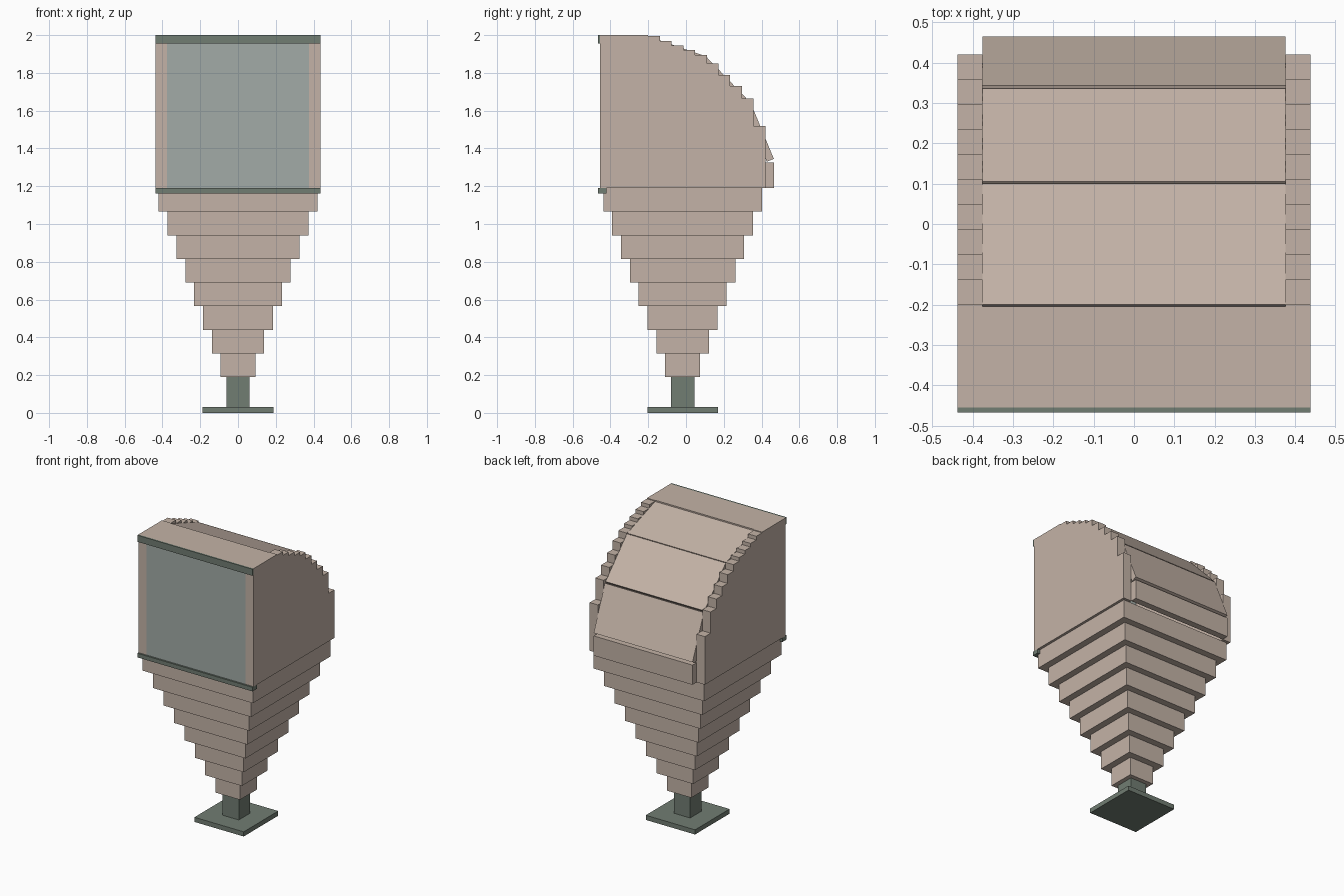
import bpy
import bmesh
from mathutils import Vector

if "Cube" in bpy.data.objects:
    bpy.data.objects.remove(bpy.data.objects["Cube"], do_unlink=True)


def material(name, rgb):
    mat = bpy.data.materials.new(name)
    mat.use_nodes = True
    colour = (*rgb, 1)
    mat.diffuse_color = colour
    mat.node_tree.nodes["Principled BSDF"].inputs["Base Color"].default_value = colour
    return mat


TAN = material("tan", (0.55, 0.45, 0.385))
GREEN = material("dark_green", (0.165, 0.205, 0.17))
GLASS = material("pale_glass", (0.36, 0.41, 0.385))


def extrude(name, profile, x0, x1, mat):
    """Extrude a (y, z) outline along x."""
    bm = bmesh.new()
    face = bm.faces.new([bm.verts.new((x0, y, z)) for y, z in profile])
    grown = bmesh.ops.extrude_face_region(bm, geom=[face])["geom"]
    moved = [g for g in grown if isinstance(g, bmesh.types.BMVert)]
    bmesh.ops.translate(bm, verts=moved, vec=(x1 - x0, 0, 0))
    bmesh.ops.recalc_face_normals(bm, faces=bm.faces)
    mesh = bpy.data.meshes.new(name)
    bm.to_mesh(mesh)
    bm.free()
    mesh.materials.append(mat)
    obj = bpy.data.objects.new(name, mesh)
    bpy.context.collection.objects.link(obj)
    return obj


def box(name, half_x, y0, y1, z0, z1, mat):
    return extrude(name, [(y0, z0), (y1, z0), (y1, z1), (y0, z1)], -half_x, half_x, mat)


def slab(name, start, end, thick, half_x, mat):
    """Sloping board whose outer face runs from start to end in (y, z)."""
    a, b = Vector(start), Vector(end)
    d = (b - a).normalized()
    inward = Vector((d.y, -d.x)) * thick
    return extrude(name, [a, b, b + inward, a + inward], -half_x, half_x, mat)


INNER, OUTER = 0.375, 0.437
FRONT, FLOOR, TOP = -0.455, 1.19, 2.0
STEM_Y = -0.018

# Foot and post
box("foot_plate", 0.187, STEM_Y - 0.187, STEM_Y + 0.187, 0, 0.032, GREEN)
box("post", 0.062, STEM_Y - 0.062, STEM_Y + 0.062, 0.032, 0.19, GREEN)

# Stepped inverted pyramid
TIER = 0.125
for i in range(8):
    half = 0.092 + i * 0.0468
    box(f"tier_{i + 1}", half, STEM_Y - half, STEM_Y + half,
        0.19 + i * TIER, 0.19 + (i + 1) * TIER, TAN)

# Side walls with a staircase top edge
heights = [1.995, 1.97, 1.945, 1.92, 1.895, 1.85, 1.79, 1.73, 1.665, 1.52]
outline = [(FRONT, FLOOR), (FRONT, TOP), (-0.2, TOP)]
for i, z in enumerate(heights):
    outline += [(-0.2 + i * 0.062, z), (-0.2 + (i + 1) * 0.062, z)]
outline.append((0.42, FLOOR))
extrude("left_wall", outline, INNER, OUTER, TAN)
extrude("right_wall", outline, -OUTER, -INNER, TAN)

# Front pane and flat roof
box("front_pane", INNER, FRONT, FRONT + 0.03, FLOOR, TOP - 0.04, GLASS)
box("flat_roof", INNER, FRONT, -0.204, TOP - 0.045, TOP, TAN)

# Sloping rear boards and the ledge below them
slab("upper_board", (-0.2, 1.993), (0.1, 1.89), 0.04, INNER, TAN)
slab("middle_board", (0.105, 1.888), (0.336, 1.648), 0.04, INNER, TAN)
slab("lower_board", (0.343, 1.64), (0.465, 1.345), 0.04, INNER, TAN)
box("rear_ledge", INNER, 0.42, 0.465, FLOOR, 1.325, TAN)

# Trim bars across the front
box("top_trim", OUTER, -0.467, FRONT, 1.955, TOP, GREEN)
box("bottom_trim", OUTER, -0.467, -0.42, 1.162, FLOOR, GREEN)
